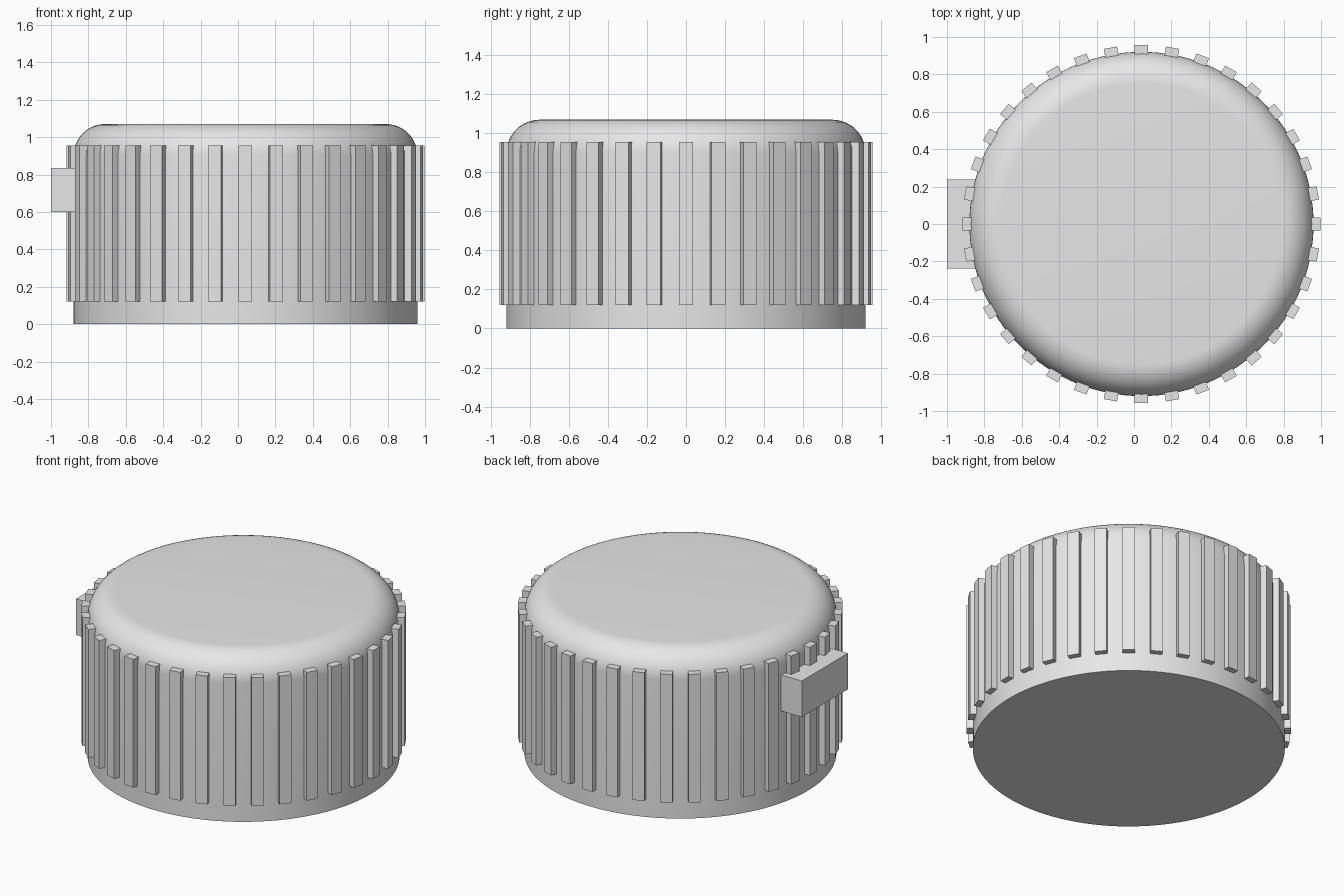
import bpy, bmesh, math
from mathutils import Matrix

cube = bpy.data.objects.get("Cube")
if cube:
    bpy.data.objects.remove(cube, do_unlink=True)

CX = 0.04          # axis of the round cap
RADIUS = 0.92
HEIGHT = 1.07
ROUND = 0.17
RIBS = 36

grey = bpy.data.materials.new("light_grey")
grey.use_nodes = True
colour = (0.8, 0.8, 0.8, 1)
grey.diffuse_color = colour
grey.node_tree.nodes["Principled BSDF"].inputs["Base Color"].default_value = colour


def finish(bm, name):
    bmesh.ops.recalc_face_normals(bm, faces=bm.faces)
    mesh = bpy.data.meshes.new(name)
    bm.to_mesh(mesh)
    bm.free()
    mesh.materials.append(grey)
    obj = bpy.data.objects.new(name, mesh)
    bpy.context.collection.objects.link(obj)
    return obj


def add_box(bm, low, high, turn=Matrix()):
    size = [h - l for l, h in zip(low, high)]
    mid = [(h + l) / 2 for l, h in zip(low, high)]
    bmesh.ops.create_cube(bm, size=1, matrix=turn @ Matrix.Translation(mid) @ Matrix.Diagonal((*size, 1)))


# Cap body: cylinder with a rounded top rim
bm = bmesh.new()
bmesh.ops.create_cone(bm, cap_ends=True, segments=128, radius1=RADIUS, radius2=RADIUS,
                      depth=HEIGHT, matrix=Matrix.Translation((CX, 0, HEIGHT / 2)))
rim = [e for e in bm.edges if all(v.co.z > HEIGHT - 0.01 for v in e.verts)]
bmesh.ops.bevel(bm, geom=rim, offset=ROUND, offset_type='OFFSET', segments=12,
                profile=0.5, affect='EDGES')
body = finish(bm, "cap_body")
bpy.context.view_layer.objects.active = body
body.select_set(True)
bpy.ops.object.shade_smooth_by_angle(angle=math.radians(30))

# Grip ribs around the side
bm = bmesh.new()
for i in range(RIBS):
    turn = Matrix.Translation((CX, 0, 0)) @ Matrix.Rotation(math.tau * i / RIBS, 4, 'Z')
    add_box(bm, (0.88, -0.036, 0.12), (0.957, 0.036, 0.955), turn)
finish(bm, "grip_ribs")

# Latch block on the right side
bm = bmesh.new()
add_box(bm, (-1, -0.237, 0.6), (-0.8, 0.237, 0.835))
finish(bm, "side_latch")
